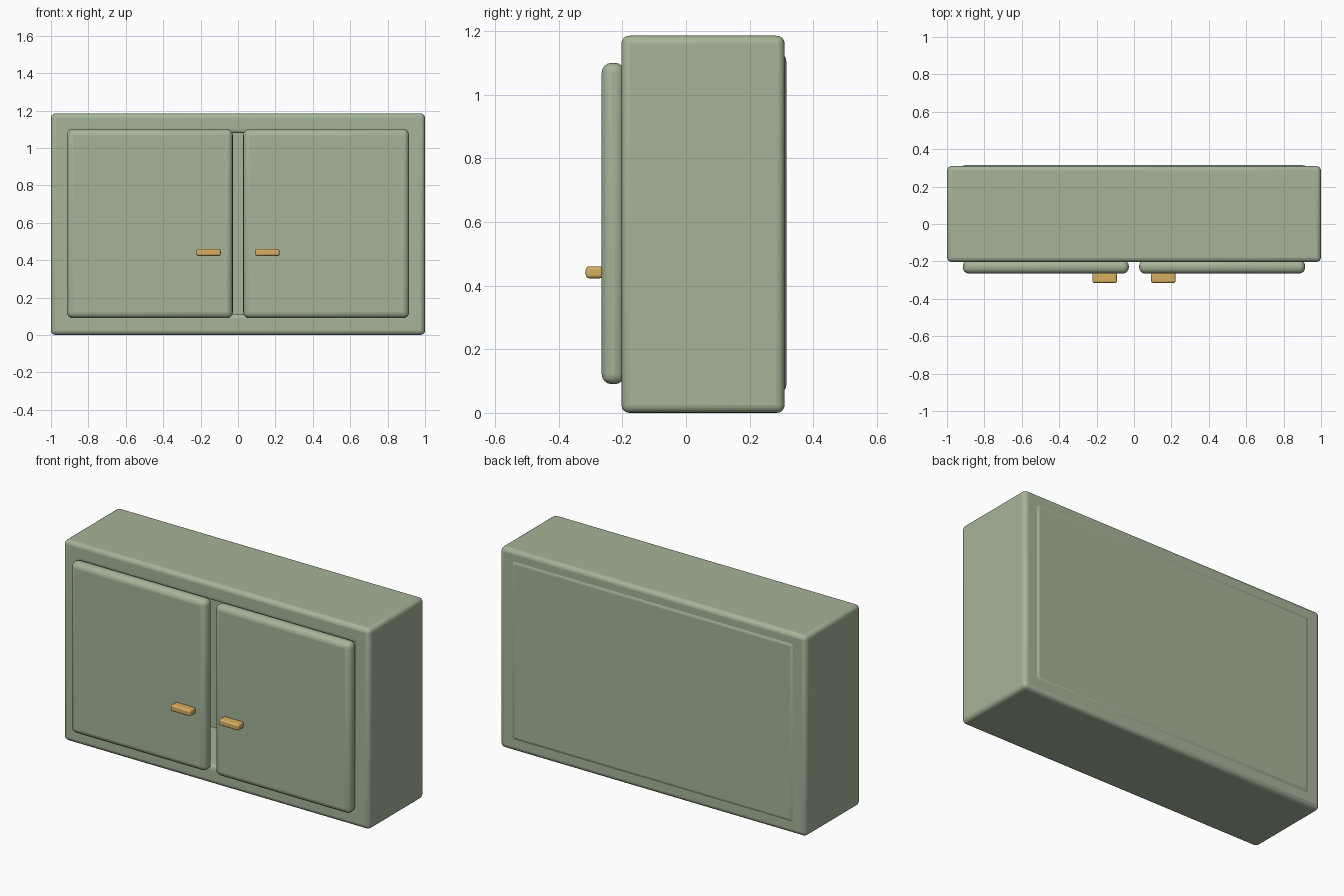
import bpy, bmesh

if "Cube" in bpy.data.objects:
    bpy.data.objects.remove(bpy.data.objects["Cube"])


def material(name, rgb):
    m = bpy.data.materials.new(name)
    m.diffuse_color = (*rgb, 1)
    m.use_nodes = True
    m.node_tree.nodes["Principled BSDF"].inputs["Base Color"].default_value = m.diffuse_color
    return m


sage = material("sage_paint", (0.38, 0.46, 0.32))
brass = material("brass", (0.68, 0.42, 0.12))


def finish(name, bm, mat, bevel, segments=4):
    bmesh.ops.recalc_face_normals(bm, faces=bm.faces)
    me = bpy.data.meshes.new(name)
    bm.to_mesh(me)
    bm.free()
    ob = bpy.data.objects.new(name, me)
    bpy.context.collection.objects.link(ob)
    me.materials.append(mat)
    mod = ob.modifiers.new("rounded_edges", "BEVEL")
    mod.width, mod.segments = bevel, segments
    mod.limit_method = "ANGLE"
    bpy.context.view_layer.objects.active = ob
    ob.select_set(True)
    bpy.ops.object.shade_smooth_by_angle()
    ob.select_set(False)
    return ob


def box(name, x, y, z, mat, bevel):
    bm = bmesh.new()
    bmesh.ops.create_cube(bm, size=1)
    for v in bm.verts:
        v.co = [(a + b) / 2 + c * (b - a) for (a, b), c in zip((x, y, z), v.co)]
    return finish(name, bm, mat, bevel)


# Carcass: rectangular tube open to the front and closed by the back panel
bm = bmesh.new()
loops = []
for hx, z0, z1, y in ((1.0, 0, 1.185, -0.203), (1.0, 0, 1.185, 0.31),
                      (0.89, 0.11, 1.08, 0.31), (0.89, 0.11, 1.08, -0.203)):
    loops.append([bm.verts.new((px, y, pz)) for px, pz in
                  ((-hx, z0), (hx, z0), (hx, z1), (-hx, z1))])
for a, b in zip(loops, loops[1:] + loops[:1]):
    for i in range(4):
        j = (i + 1) % 4
        bm.faces.new((a[i], a[j], b[j], b[i]))
finish("carcass", bm, sage, 0.025)

# Back panel, standing slightly proud of the carcass
box("back_panel", (-0.93, 0.93), (0.2, 0.315), (0.058, 1.135), sage, 0.03)

# Doors and handles, mirrored left and right
for side, s in (("left", -1), ("right", 1)):
    def span(a, b):
        return tuple(sorted((s * a, s * b)))
    box(side + "_door", span(0.028, 0.915), (-0.265, -0.192), (0.09, 1.1), sage, 0.032)
    box(side + "_handle", span(0.092, 0.222), (-0.315, -0.26), (0.423, 0.46), brass, 0.01)
